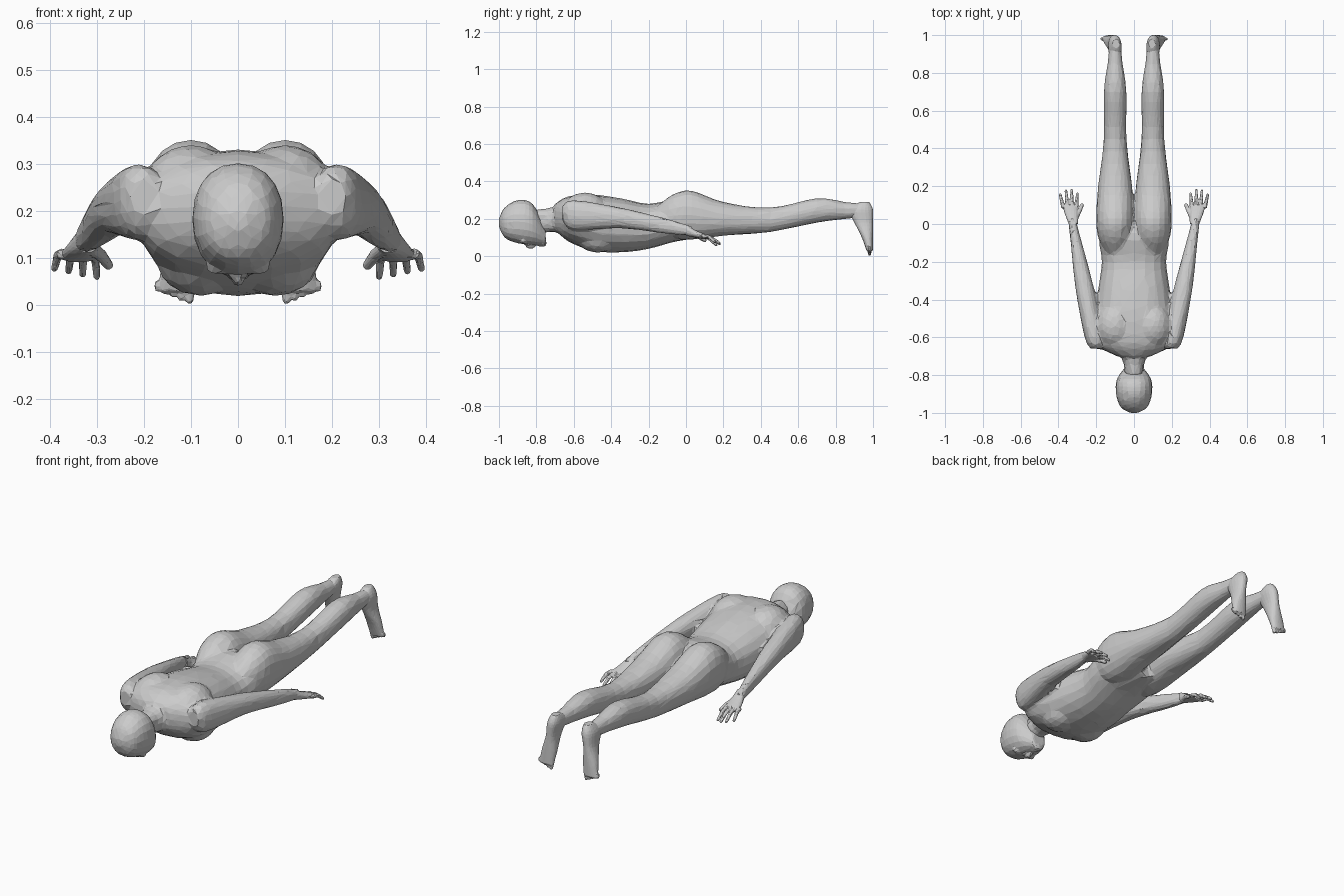
import bpy, bmesh, math
from mathutils import Vector, Matrix

cube = bpy.data.objects.get("Cube")
if cube:
    bpy.data.objects.remove(cube)

grey = bpy.data.materials.new("clay_grey")
grey.use_nodes = True
grey.diffuse_color = (0.6, 0.6, 0.6, 1)
grey.node_tree.nodes["Principled BSDF"].inputs["Base Color"].default_value = grey.diffuse_color


def smooth_sections(sections, steps=4):
    """Spline through the given sections, so that few are needed."""
    keys = [Vector(section) for section in sections]
    keys = [keys[0]] + keys + [keys[-1]]
    result = []
    for before, start, end, after in zip(keys, keys[1:], keys[2:], keys[3:]):
        leave, arrive = (end - before) / 2, (after - start) / 2
        for step in range(steps):
            t = step / steps
            bend = leave * (1 - t) - arrive * t
            ease = t * t * (3 - 2 * t)
            result.append(start.lerp(end, ease) + bend * t * (1 - t))
    return result + [keys[-1]]


def loft(bm, sections, first_x=0, last_x=0, upright=False, power=2.2, sides=20):
    """Closed skin through rounded sections: (station, half width, low, high).
    The centre line runs straight from first_x to last_x."""
    sections = smooth_sections(sections)
    begin, finish_at = sections[0][0], sections[-1][0]
    rings = []
    for station, half, low, high in sections:
        centre = first_x + (last_x - first_x) * (station - begin) / (finish_at - begin)
        ring = []
        for i in range(sides):
            angle = math.tau * i / sides
            c, s = math.cos(angle), math.sin(angle)
            x = centre + math.copysign(abs(c) ** (2 / power), c) * half
            w = (low + high + math.copysign(abs(s) ** (2 / power), s) * (high - low)) / 2
            ring.append(bm.verts.new((x, w, station) if upright else (x, station, w)))
        rings.append(ring)
    for ring, following in zip(rings, rings[1:]):
        for i in range(sides):
            j = (i + 1) % sides
            bm.faces.new((ring[i], ring[j], following[j], following[i]))
    bm.faces.new(rings[0])
    bm.faces.new(rings[-1])


def blob(bm, centre, radii):
    place = Matrix.Translation(centre) @ Matrix.Diagonal((*radii, 1))
    bmesh.ops.create_icosphere(bm, subdivisions=3, radius=1, matrix=place)


def digit(bm, root, tip, radius, lift=0):
    """Finger or toe: two tapered segments with a raised, rounded knuckle."""
    root, tip = Vector(root), Vector(tip)
    joints = [root, (root + tip) / 2 + Vector((0, 0, lift)), tip]
    sizes = [radius, radius * 0.9, radius * 0.7]
    for p, q, wide, narrow in zip(joints, joints[1:], sizes, sizes[1:]):
        turn = (q - p).to_track_quat("Z", "Y").to_matrix().to_4x4()
        bmesh.ops.create_cone(bm, cap_ends=True, segments=10, radius1=wide, radius2=narrow,
                              depth=(q - p).length,
                              matrix=Matrix.Translation((p + q) / 2) @ turn)
        blob(bm, q, (narrow, narrow, narrow))


def finish(bm, name, voxel, ratio, symmetric=False):
    """Fuse the overlapping volumes, then reduce them to flat facets."""
    bmesh.ops.recalc_face_normals(bm, faces=bm.faces)
    mesh = bpy.data.meshes.new(name)
    bm.to_mesh(mesh)
    bm.free()
    mesh.materials.append(grey)
    ob = bpy.data.objects.new(name, mesh)
    bpy.context.collection.objects.link(ob)
    fuse = ob.modifiers.new("fuse", "REMESH")
    fuse.mode = "VOXEL"
    fuse.voxel_size = voxel
    soften = ob.modifiers.new("soften", "SMOOTH")
    soften.iterations = 3
    facet = ob.modifiers.new("facet", "DECIMATE")
    facet.ratio = ratio
    facet.use_symmetry = symmetric
    facet.symmetry_axis = "X"


# Torso and neck
body = bmesh.new()
loft(body, [(-.7, .09, .14, .28), (-.63, .21, .08, .32), (-.5, .21, .03, .33),
            (-.35, .19, .02, .31), (-.2, .17, .04, .28), (-.05, .18, .08, .3),
            (.1, .06, .1, .22)])
loft(body, [(-.8, .05, .12, .25), (-.72, .06, .13, .26), (-.64, .12, .12, .3)])
for side in (1, -1):
    # Shoulder blade and chest muscle
    blob(body, (side * .1, -.54, .25), (.1, .12, .09))
    blob(body, (side * .08, -.47, .09), (.09, .11, .07))
    # Leg, from buttock to ankle
    loft(body, [(-.15, .05, .16, .27), (-.07, .09, .1, .33), (.03, .1, .09, .35),
                (.2, .09, .11, .29), (.45, .06, .13, .26), (.7, .06, .18, .31),
                (.85, .04, .2, .29), (.95, .03, .21, .28)], side * .1, side * .1)
    # Arm, from shoulder to wrist
    loft(body, [(-.66, .03, .19, .27), (-.6, .05, .14, .3), (-.35, .05, .15, .26),
                (-.1, .03, .12, .2), (.03, .02, .11, .16)], side * .2, side * .33)
finish(body, "body", .01, .055, True)

# Head, facing down, with brow, nose, mouth and chin
head = bmesh.new()
loft(head, [(-1, .02, .16, .2), (-.97, .07, .1, .26), (-.9, .095, .07, .3),
            (-.82, .09, .06, .28), (-.75, .04, .06, .15)])
blob(head, (0, -.83, .06), (.015, .03, .02))
blob(head, (0, -.78, .065), (.025, .015, .015))
blob(head, (0, -.76, .07), (.03, .015, .02))
for side in (1, -1):
    blob(head, (side * .035, -.87, .08), (.035, .015, .015))
finish(head, "head", .007, .06, True)

for side, label in ((1, "left"), (-1, "right")):
    # Palm with four drooping fingers, thumb on the inside
    hand = bmesh.new()
    loft(hand, [(0, .025, .11, .17), (.05, .035, .1, .14), (.1, .04, .09, .12)],
         side * .32, side * .34)
    for i in range(4):
        reach = .18 - .01 * (i - 1.4) ** 2
        digit(hand, (side * (.306 + .023 * i), .085, .11),
              (side * (.3 + .03 * i), reach, .06 + .006 * i), .011, .012)
    digit(hand, (side * .31, .03, .12), (side * .275, .1, .085), .015, .005)
    finish(hand, label + "_hand", .004, .12)

    # Foot with upright sole and splayed toes
    foot = bmesh.new()
    loft(foot, [(.03, .04, .965, 1), (.1, .04, .94, 1), (.18, .03, .9, 1),
                (.25, .035, .87, 1), (.29, .02, .93, .98)],
         side * .13, side * .095, upright=True)
    for i in range(5):
        x = .1 + .0175 * i
        digit(foot, (side * x, .978, .05), (side * (x + .003), .982, .01 + .006 * i),
              .0125 - .001 * i)
    finish(foot, label + "_foot", .005, .1)
